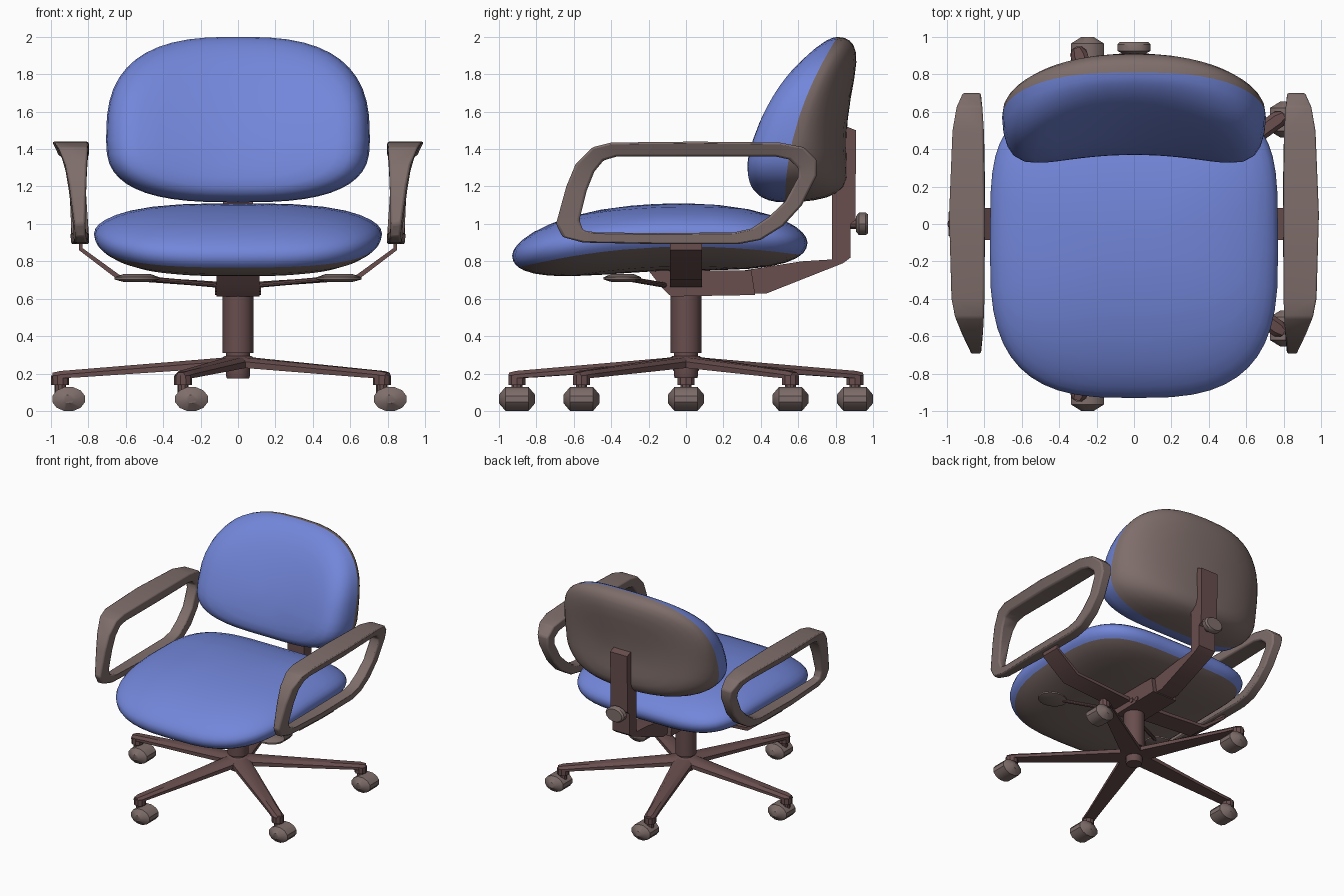
import bpy, bmesh
from math import sin, cos, pi, radians
from mathutils import Vector

if "Cube" in bpy.data.objects:
    bpy.data.objects.remove(bpy.data.objects["Cube"])


def material(name, rgb):
    m = bpy.data.materials.new(name)
    m.diffuse_color = (*rgb, 1)
    m.use_nodes = True
    m.node_tree.nodes["Principled BSDF"].inputs["Base Color"].default_value = m.diffuse_color
    return m


BLUE = material("blue_fabric", (0.17, 0.24, 0.70))
TAUPE = material("taupe_plastic", (0.21, 0.155, 0.145))
DARK = material("dark_metal", (0.14, 0.075, 0.075))


def loft(name, rings, mat, closed=False, cap_start=True):
    """Skin a list of equal-length vertex rings."""
    bm = bmesh.new()
    vs = [[bm.verts.new(p) for p in r] for r in rings]
    n, k = len(rings), len(rings[0])
    for i in range(n if closed else n - 1):
        a, b = vs[i], vs[(i + 1) % n]
        for j in range(k):
            bm.faces.new((a[j], a[(j + 1) % k], b[(j + 1) % k], b[j]))
    if not closed:
        bm.faces.new(vs[-1])
        if cap_start:
            bm.faces.new(vs[0])
    bmesh.ops.recalc_face_normals(bm, faces=bm.faces)
    me = bpy.data.meshes.new(name)
    bm.to_mesh(me)
    bm.free()
    me.materials.append(mat)
    ob = bpy.data.objects.new(name, me)
    bpy.context.collection.objects.link(ob)
    return ob


def bevel(ob, width):
    b = ob.modifiers.new("bevel", 'BEVEL')
    b.width, b.segments = width, 2


def prism_x(name, yz, half, mat):
    return loft(name, [[(x, y, z) for y, z in yz] for x in (-half, half)], mat)


def lathe(name, profile, mat, center=(0, 0), n=16):
    """Turned part around a vertical axis from (radius, z) pairs."""
    cx, cy = center
    return loft(name, [[(cx + r * cos(2 * pi * i / n), cy + r * sin(2 * pi * i / n), z)
                        for i in range(n)] for r, z in profile], mat)


def rod(name, a, b, r, mat, n=10):
    a, b = Vector(a), Vector(b)
    q = (b - a).to_track_quat('Z', 'Y')
    ring = [q @ Vector((r * cos(2 * pi * i / n), r * sin(2 * pi * i / n), 0)) for i in range(n)]
    return loft(name, [[p + v for v in ring] for p in (a, b)], mat)


def power(v, e):
    return abs(v) ** e * (1 if v >= 0 else -1)


def superellipse(upper, lower, count=48):
    """Unit outline with its own squareness above and below."""
    pts = []
    for i in range(count):
        c, s = cos(2 * pi * i / count), sin(2 * pi * i / count)
        e = 2 / (upper if s > 0 else lower)
        pts.append((power(c, e), power(s, e)))
    return pts


STEPS = [1, .99, .965, .92, .85, .75, .6, .4, .2, .08]


# Seat: upholstered top with a lip rolling under, plus a lower shell
def seat_ring(s, depth):
    ring = []
    for u, v in superellipse(4.2, 3):
        x, y = .77 * u * s, -.14 + .79 * v * s
        mid = .95 - (.12 * (y / .93) ** 2 if y < 0 else .05 * (y / .65) ** 2)
        ring.append((x, y, mid + depth * (1 - s ** 3) ** .5))
    return ring


lip = [.955, .975, .992]
loft("seat_cushion", [seat_ring(s, -.2) for s in lip] + [seat_ring(s, .16) for s in STEPS],
     BLUE, cap_start=False)
loft("seat_shell", [seat_ring(s, -.2) for s in [.955] + STEPS[3:]], TAUPE, cap_start=False)


# Backrest: leaning front cushion and rounded rear shell sharing one seam
def back_ring(s, front):
    ring = []
    f = (1 - s ** (8 if front else 6)) ** .5
    for u, v in superellipse(2.75, 2.8):
        x, z = .705 * u * s, 1.45 + (.55 if v > 0 else .335) * v * s
        t = (z - 1.115) / .885
        y = .53 + .28 * t * t
        if front:
            y += f * (-.28 + .09 * t + .1 * (1 - (x / .6) ** 2))
        else:
            y += f * (.36 - .19 * t - .22 * x * x)
        ring.append((x, y, z))
    return ring


loft("backrest_cushion", [back_ring(s, True) for s in STEPS], BLUE, cap_start=False)
loft("backrest_shell", [back_ring(s, False) for s in STEPS], TAUPE, cap_start=False)

# Armrest loops, outer and inner outlines as (y, z)
OUTER = [(-.66, .93), (-.695, 1), (-.64, 1.2), (-.59, 1.32), (-.5, 1.41), (-.4, 1.435),
         (.05, 1.44), (.5, 1.435), (.63, 1.41), (.7, 1.34), (.7, 1.26), (.62, 1.1),
         (.52, .99), (.4, .915), (.28, .892), (-.15, .892), (-.55, .9)]
INNER = [(-.55, .965), (-.57, 1.02), (-.53, 1.18), (-.49, 1.28), (-.44, 1.34), (-.37, 1.36),
         (.05, 1.36), (.48, 1.36), (.55, 1.345), (.6, 1.3), (.6, 1.25), (.53, 1.12),
         (.44, 1.035), (.35, .975), (.26, .955), (-.15, .95), (-.48, .955)]


def arm_x(y, z):
    t = max(z - .9, 0) / .54
    return .892 + .058 * t + .043 * t ** 7 - .03 * (y / .7) ** 2


for side, sx in (("left", -1), ("right", 1)):
    rings = []
    for (yo, zo), (yi, zi) in zip(OUTER, INNER):
        x0 = .797 + .02 * (yo / .7) ** 4
        rings.append([(sx * x0, yo, zo), (sx * arm_x(yo, zo), yo, zo),
                      (sx * arm_x(yi, zi), yi, zi), (sx * x0, yi, zi)])
    bevel(loft(side + "_armrest", rings, TAUPE, closed=True), .012)

    # Bent flat bracket carrying the armrest
    strip = [(.08, .66), (.64, .70), (.85, .86), (.85, .91), (.83, .91), (.83, .87),
             (.63, .725), (.08, .69)]
    loft(side + "_arm_bracket", [[(sx * x, y, z) for x, z in strip] for y in (-.085, .085)], DARK)

    # Adjustment lever and paddle
    rod(side + "_lever", (sx * .08, -.1, .67), (sx * .5, -.32, .708), .014, DARK)
    loft(side + "_lever_paddle",
         [[(sx * .54 + .12 * k * cos(2 * pi * i / 16), -.34 + .1 * k * sin(2 * pi * i / 16), z)
           for i in range(16)] for k, z in ((.6, .69), (1, .703), (1, .715), (.6, .732))], TAUPE)

# Tilt mechanism and bent back support
prism_x("tilt_mechanism", [(-.2, .75), (-.13, .66), (-.08, .612), (.37, .62), (.35, .75)], .115, DARK)
prism_x("back_support", [(.25, .63), (.43, .628), (.84, .79), (.88, .82), (.88, 1), (.905, 1.02),
                         (.91, 1.5), (.86, 1.52), (.78, 1.2), (.78, .81), (.62, .8), (.3, .75)],
        .08, DARK)
for x in (-.118, .118):
    for y, z in ((.11, .655), (.17, .64)):
        rod("mechanism_pin", (x - .004, y, z), (x + .004, y, z), .02, DARK, 8)

# Height knob behind the back support
rod("knob_stem", (0, .86, 1), (0, .93, 1), .03, DARK)
loft("height_knob", [[(.088 * k * cos(2 * pi * i / 14), y, 1 + .062 * k * sin(2 * pi * i / 14))
                      for i in range(14)] for y, k in ((.91, .7), (.925, 1), (.96, 1), (.973, .85))],
     TAUPE)

# Gas column and hub
lathe("column", [(.065, .27), (.065, .31), (.082, .31), (.082, .63)], DARK)
lathe("hub", [(.06, .175), (.065, .19), (.065, .24), (.1, .245), (.1, .275), (.07, .295)], DARK)

# Five-star base with casters
R = .95
for i in range(5):
    a = radians(180 + 72 * i)
    d, n = Vector((cos(a), sin(a), 0)), Vector((-sin(a), cos(a), 0))
    rings = []
    for r, w, lo, hi in ((.03, .08, .235, .29), (.13, .075, .228, .281), (.85, .045, .18, .222),
                         (.95, .045, .175, .214), (.99, .028, .175, .205)):
        rings.append([d * r + n * (w * k) + Vector((0, 0, z))
                      for k, z in ((-1, lo), (1, lo), (1, hi - .02), (.55, hi), (-.55, hi), (-1, hi - .02))])
    loft("base_leg", rings, DARK)
    px, py, _ = d * R
    lathe("caster_stem", [(.03, .09), (.03, .14), (.048, .14), (.048, .19)], DARK, (px, py), 10)
    cx = px + .045
    prof = [(-.097, .35), (-.062, 1), (.062, 1), (.097, .35)]
    loft("caster", [[(cx + .09 * k * cos(2 * pi * j / 12 + pi / 12), py + y,
                      .064 + .066 * k * sin(2 * pi * j / 12 + pi / 12))
                     for j in range(12)] for y, k in prof], TAUPE)

# Smooth shading with crisp edges
for ob in bpy.data.objects:
    ob.select_set(True)
    bpy.context.view_layer.objects.active = ob
bpy.ops.object.shade_smooth_by_angle(angle=radians(35))
